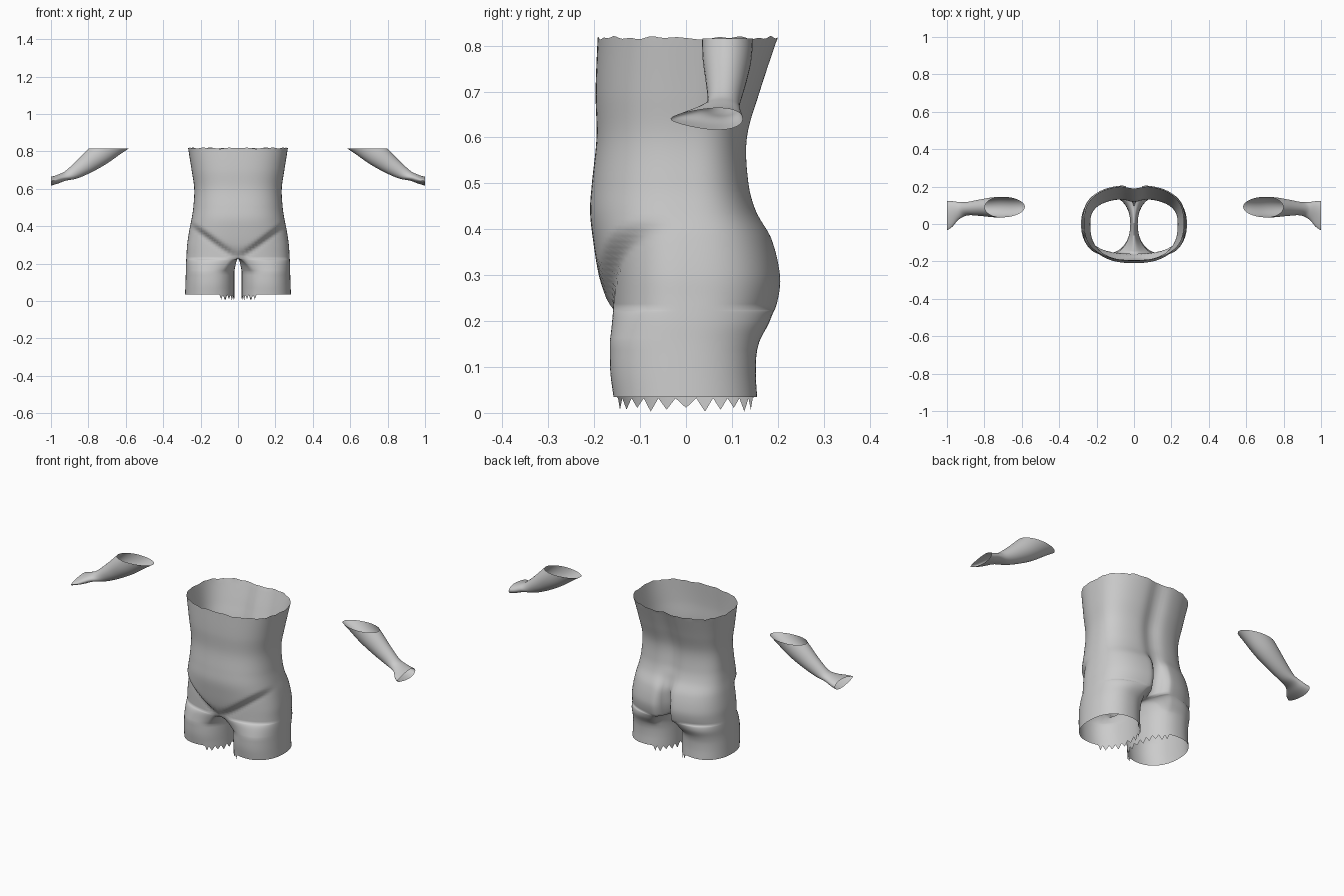
import bpy, bmesh
from math import sin, cos, pi, exp, radians
from mathutils import Vector

if "Cube" in bpy.data.objects:
    bpy.data.objects.remove(bpy.data.objects["Cube"])


def curve(table, t):
    """Smooth interpolation of table rows keyed by their first, rising column."""
    n = len(table)
    i = max(k for k in range(n - 1) if table[k][0] <= t or k == 0)
    a, b = table[i], table[i + 1]
    p, q = table[max(i - 1, 0)], table[min(i + 2, n - 1)]
    d = b[0] - a[0]
    s = (t - a[0]) / d
    out = []
    for c in range(1, len(a)):
        m0 = (b[c] - p[c]) / (b[0] - p[0]) * d
        m1 = (q[c] - a[c]) / (q[0] - a[0]) * d
        out.append((2*s**3 - 3*s*s + 1) * a[c] + (s**3 - 2*s*s + s) * m0
                   + (3*s*s - 2*s**3) * b[c] + (s**3 - s*s) * m1)
    return out


def smooth(s):
    s = min(max(s, 0), 1)
    return s * s * (3 - 2 * s)


def power(v, e):
    return abs(v) ** e * (1 if v >= 0 else -1)


def loft(bm, rings):
    rows = [[bm.verts.new(p) for p in r] for r in rings]
    for r, s in zip(rows, rows[1:]):
        for i in range(len(r)):
            j = (i + 1) % len(r)
            bm.faces.new((r[i], r[j], s[j], s[i]))


def finish(bm, name):
    bmesh.ops.recalc_face_normals(bm, faces=bm.faces)
    me = bpy.data.meshes.new(name)
    bm.to_mesh(me)
    bm.free()
    me.shade_smooth()
    ob = bpy.data.objects.new(name, me)
    bpy.context.collection.objects.link(ob)
    mod = ob.modifiers.new("mirror", 'MIRROR')
    mod.use_clip = True
    mod.merge_threshold = 0.0005
    return ob


# Torso profile: height, half width, front y, back y, depth of spine groove / cleft
BODY = [
    (.035, .283, -.158, .155, .10), (.09, .281, -.165, .152, .10),
    (.15, .279, -.166, .158, .10), (.20, .278, -.167, .186, .11),
    (.25, .275, -.175, .203, .10), (.30, .272, -.190, .207, .085),
    (.38, .260, -.203, .188, .045), (.44, .248, -.209, .156, .018),
    (.50, .239, -.205, .140, .016), (.60, .234, -.195, .137, .018),
    (.70, .248, -.197, .165, .018), (.83, .269, -.192, .208, .014)]
OUT, INN = 56, 18
CROTCH, GAP = .225, .02


def torso_point(phi, z, W, yf, yb, groove):
    x = W * power(max(cos(phi), 0), .8)
    if phi < 0:
        # belly overhangs the thighs along a V-shaped groin crease
        edge = .225 + .75 * x - z
        s = smooth(edge / .04 + .5)
        depth = -yf * (1 - s) + min(-yf, .160) * s
        depth -= .007 * exp(-(edge / .018) ** 2) * smooth((.45 - z) / .1)
        return Vector((x, depth * power(sin(phi), .8), z))
    sigma = .026 + .02 * smooth((z - .36) / .1)
    y = yb * power(sin(phi), .74) - groove * exp(-(x / sigma) ** 2)
    return Vector((x, y, z))


def body_ring(z):
    W, yf, yb, groove = curve(BODY, z)
    w = min(max((CROTCH - z) / .07, 0), 1) ** .55
    cx, rx = (GAP + W) / 2, (W - GAP) / 2

    def leg(psi):
        y = power(sin(psi), .9)
        return Vector((cx + rx * power(cos(psi), .9), y * (yb if y > 0 else -yf), z))

    ring = []
    for k in range(OUT + 1):
        phi = -pi / 2 + pi * k / OUT
        ring.append(torso_point(phi, z, W, yf, yb, groove).lerp(leg(phi * 4 / 3), w))
    front = torso_point(-pi / 2, z, W, yf, yb, groove)
    back = torso_point(pi / 2, z, W, yf, yb, groove)
    for k in range(1, INN):
        s = k / INN
        ring.append(back.lerp(front, s).lerp(leg(radians(120 + 120 * s)), w))
    for p in ring:
        if p.x < .0004:
            p.x = 0
    return ring


# Torso and upper thighs as one open shell
heights = [.817 - (.817 - CROTCH) * i / 48 for i in range(49)]
heights += [CROTCH - .07 * (i / 12) ** 1.5 for i in range(1, 13)]
heights += [.155 - .12 * i / 7 for i in range(1, 8)]
rings = [body_ring(z) for z in heights]
for i, p in enumerate(rings[0]):      # uneven upper rim
    p.z += .004 * sin(i * .9) * sin(i * .37)
for i, p in enumerate(rings[-1]):     # torn inner thigh edge
    if p.x < .10:
        p.z = .003 + .004 * (i % 3) if i % 2 else .032
bm = bmesh.new()
loft(bm, rings)
middle = [f for f in bm.faces if all(v.co.x == 0 for v in f.verts)]
bmesh.ops.delete(bm, geom=middle, context='FACES')
finish(bm, "torso_and_thighs")

# Forearms: step, upper x z, lower x z, front y, back y, thinning towards thumb
ARM = [
    (0, .66, .93, .53, .850, .040, .145, 0), (1, .74, .875, .615, .795, .036, .146, 0),
    (2, .80, .814, .70, .735, .036, .143, 0), (3, .86, .752, .78, .690, .043, .131, 0),
    (4, .92, .697, .86, .655, .046, .118, 0), (5, .955, .681, .92, .641, .025, .118, .2),
    (6, 1.0, .670, .96, .622, -.022, .123, .5), (7, 1.04, .668, 1.02, .602, -.046, .126, .6)]


def arm_ring(t, n=32):
    ux, uz, lx, lz, y0, y1, thin = curve(ARM, t)
    up, low = Vector((ux, 0, uz)), Vector((lx, 0, lz))
    ring = []
    for i in range(n):
        a = 2 * pi * i / n
        k = 1 - thin * (1 - sin(a)) / 2
        p = (up + low) / 2 + (up - low) / 2 * cos(a) * k
        p.y = (y0 + y1) / 2 + (y1 - y0) / 2 * sin(a)
        ring.append(p)
    return ring


bm = bmesh.new()
loft(bm, [arm_ring(7 * i / 35) for i in range(36)])
for co, no in (((0, 0, .816), (0, 0, 1)), ((1, 0, 0), (1, 0, 0))):
    bmesh.ops.bisect_plane(bm, geom=bm.verts[:] + bm.edges[:] + bm.faces[:],
                           plane_co=co, plane_no=no, clear_outer=True)
finish(bm, "forearms")
